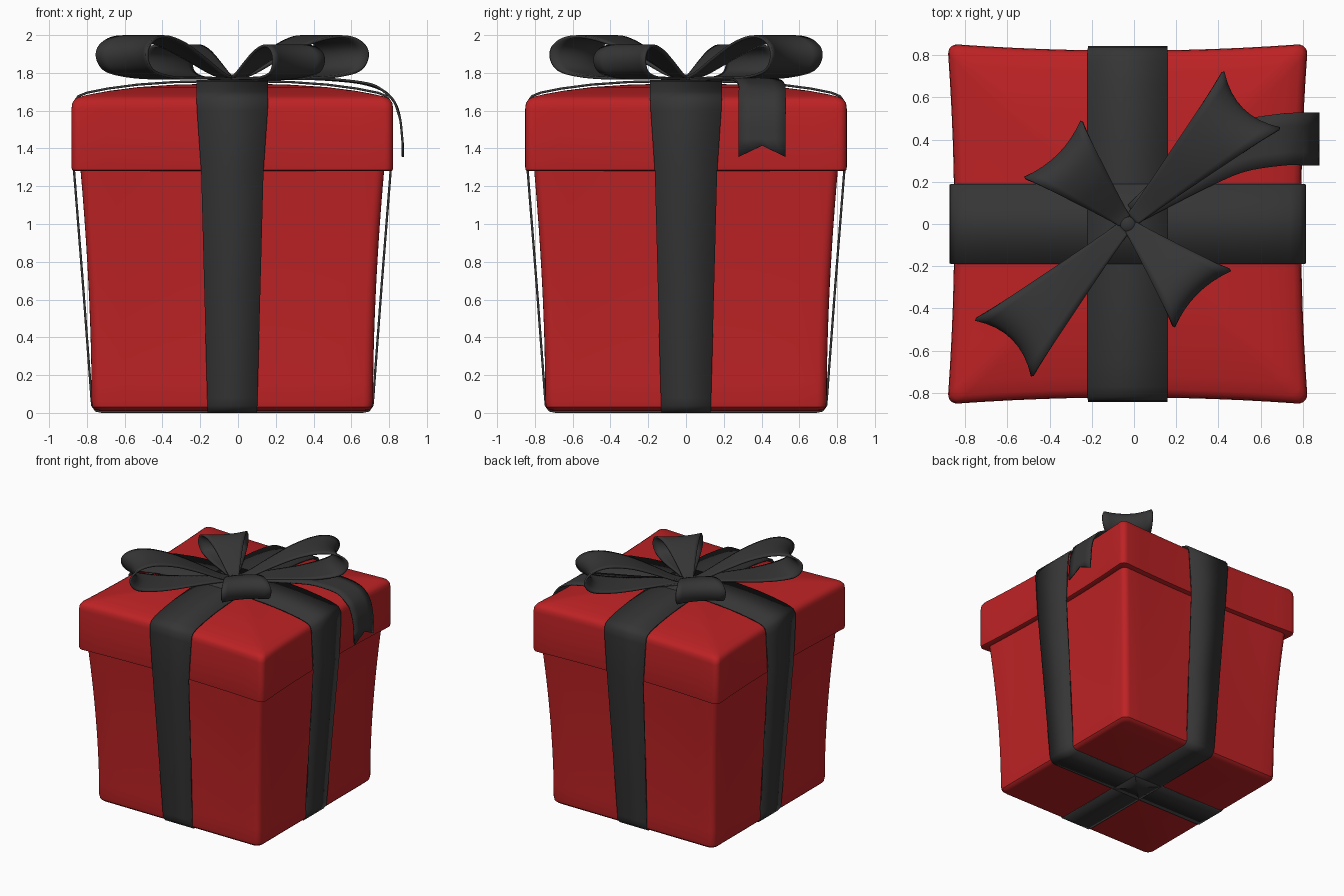
import bpy, bmesh, math
from mathutils import Vector

if "Cube" in bpy.data.objects:
    bpy.data.objects.remove(bpy.data.objects["Cube"])

CX = -0.03  # the box sits slightly left because the ribbon tail sticks out right


def material(name, rgb):
    m = bpy.data.materials.new(name)
    m.diffuse_color = (*rgb, 1)
    m.use_nodes = True
    m.node_tree.nodes["Principled BSDF"].inputs["Base Color"].default_value = m.diffuse_color
    return m


RED = material("gift red", (0.51, 0.016, 0.018))
BLACK = material("ribbon black", (0.036, 0.036, 0.036))


def grid_object(name, rows, mat, loop_rows=False, loop_cols=False, caps=False, thick=0, angle=35):
    """Skin a grid of points, optionally closed, capped or thickened."""
    bm = bmesh.new()
    vs = [[bm.verts.new(p) for p in r] for r in rows]
    n, m = len(vs), len(vs[0])
    for i in range(n if loop_rows else n - 1):
        for j in range(m if loop_cols else m - 1):
            a, b = vs[i], vs[(i + 1) % n]
            k = (j + 1) % m
            bm.faces.new((a[j], a[k], b[k], b[j]))
    if caps:
        bm.faces.new(vs[0][::-1])
        bm.faces.new(vs[-1])
        bmesh.ops.recalc_face_normals(bm, faces=bm.faces)
    me = bpy.data.meshes.new(name)
    bm.to_mesh(me)
    bm.free()
    me.materials.append(mat)
    ob = bpy.data.objects.new(name, me)
    bpy.context.collection.objects.link(ob)
    bpy.ops.object.select_all(action='DESELECT')
    ob.select_set(True)
    bpy.context.view_layer.objects.active = ob
    bpy.ops.object.shade_smooth_by_angle(angle=math.radians(angle))
    if thick:
        s = ob.modifiers.new("thickness", 'SOLIDIFY')
        s.thickness, s.offset = thick, 0
    return ob


def square_ring(h, z, pinch, r=0.05, side=12, arc=5):
    """Rounded square outline whose sides bow inwards."""
    r = min(r, h * 0.3)
    quarter = [(h, -(h - r) + 2 * (h - r) * i / side) for i in range(side)]
    quarter += [(h - r + r * math.cos(a), h - r + r * math.sin(a))
                for a in (math.pi / 2 * k / arc for k in range(arc))]
    pts = []
    for q in range(4):
        for x, y in quarter:
            for _ in range(q):
                x, y = -y, x
            px = x * (1 - pinch * (1 - (y / h) ** 2))
            py = y * (1 - pinch * (1 - (x / h) ** 2))
            pts.append((px + CX, py, z))
    return pts


def spline(pts, sub=6):
    """Smooth path through tuples of numbers."""
    P = [Vector(p) for p in pts]
    P = [2 * P[0] - P[1]] + P + [2 * P[-1] - P[-2]]
    out = []
    for i in range(1, len(P) - 2):
        a, b, c, d = P[i - 1:i + 3]
        for k in range(sub):
            t = k / sub
            out.append(0.5 * (2 * b + (c - a) * t + (2 * a - 5 * b + 4 * c - d) * t * t
                              + (3 * b - a - 3 * c + d) * t ** 3))
    return out + [P[-2]]


# Body: flares gently towards the lid
body = [(0.70, 0.01, 0), (0.725, 0.015, 0), (0.74, 0.03, 0), (0.745, 0.06, 0)]
for i in range(1, 13):
    t = i / 12
    body.append((0.745 + 0.063 * t ** 1.8, 0.06 + 1.24 * t, 0.03 * t))
grid_object("box_body", [square_ring(*b) for b in body], RED, loop_cols=True, caps=True)

# Lid: overhanging rim and a softly domed top
lid = [(0.76, 1.28), (0.84, 1.28), (0.852, 1.285), (0.855, 1.30), (0.855, 1.45), (0.855, 1.61),
       (0.851, 1.64), (0.838, 1.66), (0.815, 1.673), (0.75, 1.688), (0.65, 1.706), (0.5, 1.725),
       (0.3, 1.738), (0.12, 1.742), (0.02, 1.743)]
grid_object("box_lid", [square_ring(h, z, 0.038) for h, z in lid], RED, loop_cols=True, caps=True)

# Two ribbon bands around the box, crossing on top and beneath
half = [(0.0, 1.757, 0.19), (0.3, 1.752, 0.19), (0.5, 1.738, 0.19), (0.66, 1.717, 0.19),
        (0.77, 1.695, 0.19), (0.815, 1.677, 0.19), (0.834, 1.65, 0.189), (0.839, 1.6, 0.187),
        (0.838, 1.28, 0.165), (0.79, 0.67, 0.149), (0.746, 0.08, 0.133), (0.742, 0.04, 0.132),
        (0.722, 0.012, 0.131), (0.69, 0.006, 0.13), (0.0, 0.006, 0.13)]
band = half + [(-d, z, w) for d, z, w in half[-2:0:-1]]
grid_object("ribbon_front_back", [[(CX + s * w, d, z) for s in (-1, 1)] for d, z, w in band],
            BLACK, loop_rows=True, thick=0.012)
grid_object("ribbon_left_right", [[(CX + d, s * w, z) for s in (-1, 1)] for d, z, w in band],
            BLACK, loop_rows=True, thick=0.012)

# Bow loops: teardrop profile (reach, height), widening outwards
drop = [(0.04, 0.0), (0.3, 0.005), (0.6, 0.005), (0.8, 0.02), (0.93, 0.05), (0.985, 0.11),
        (0.97, 0.17), (0.88, 0.215), (0.74, 0.222), (0.55, 0.185), (0.35, 0.115), (0.15, 0.035), (0.04, 0.005)]


def bow_loop(name, degrees, reach, rise):
    a = math.radians(degrees)
    out, across = Vector((math.cos(a), math.sin(a), 0)), Vector((-math.sin(a), math.cos(a), 0))
    rows = []
    for u, z in spline(drop):
        width = 0.03 + 0.163 * u ** 1.1
        row = []
        for k in range(9):
            v = k / 4 - 1
            r = reach * u * (1 - 0.075 * u * (1 - v * v))  # hollow outer end
            row.append(out * r + across * v * width + Vector((CX, 0, 1.768 + rise * z)))
        rows.append(row)
    grid_object(name, rows, BLACK, thick=0.014, angle=50)


for name, deg, reach, rise in (("bow_loop_back_right", 45, 0.84, 1), ("bow_loop_front_left", 225, 0.84, 1),
                               ("bow_loop_back_left", 135, 0.505, 0.78), ("bow_loop_front_right", 315, 0.505, 0.78)):
    bow_loop(name, deg, reach, rise)

# Loose tail draped over the right edge with a notched end
path = spline([(0.0, 0.05, 1.765, 0.05), (0.32, 0.28, 1.768, 0.11), (0.5, 0.365, 1.764, 0.12),
               (0.7, 0.40, 1.737, 0.123), (0.81, 0.403, 1.67, 0.125), (0.855, 0.403, 1.57, 0.125),
               (0.87, 0.403, 1.45, 0.125)])
rows = []
for i, p in enumerate(path):
    d = path[min(i + 1, len(path) - 1)] - path[max(i - 1, 0)]
    d = Vector((d.x, d.y, 0)).normalized()
    side = Vector((-d.y, d.x, 0)) * p[3]
    rows.append([p.to_3d() + side * v for v in (-1, -0.5, 0, 0.5, 1)])
rows.append([(0.873, 0.403 + 0.125 * v, 1.355 + 0.06 * (1 - abs(v))) for v in (-1, -0.5, 0, 0.5, 1)])
grid_object("ribbon_tail", rows, BLACK, thick=0.012)

# Knot in the middle of the bow
bpy.ops.mesh.primitive_uv_sphere_add(segments=24, ring_count=12, radius=0.043, location=(CX, 0, 1.765))
knot = bpy.context.object
knot.name = "bow_knot"
knot.scale.z = 0.6
knot.data.materials.append(BLACK)
bpy.ops.object.shade_smooth()
